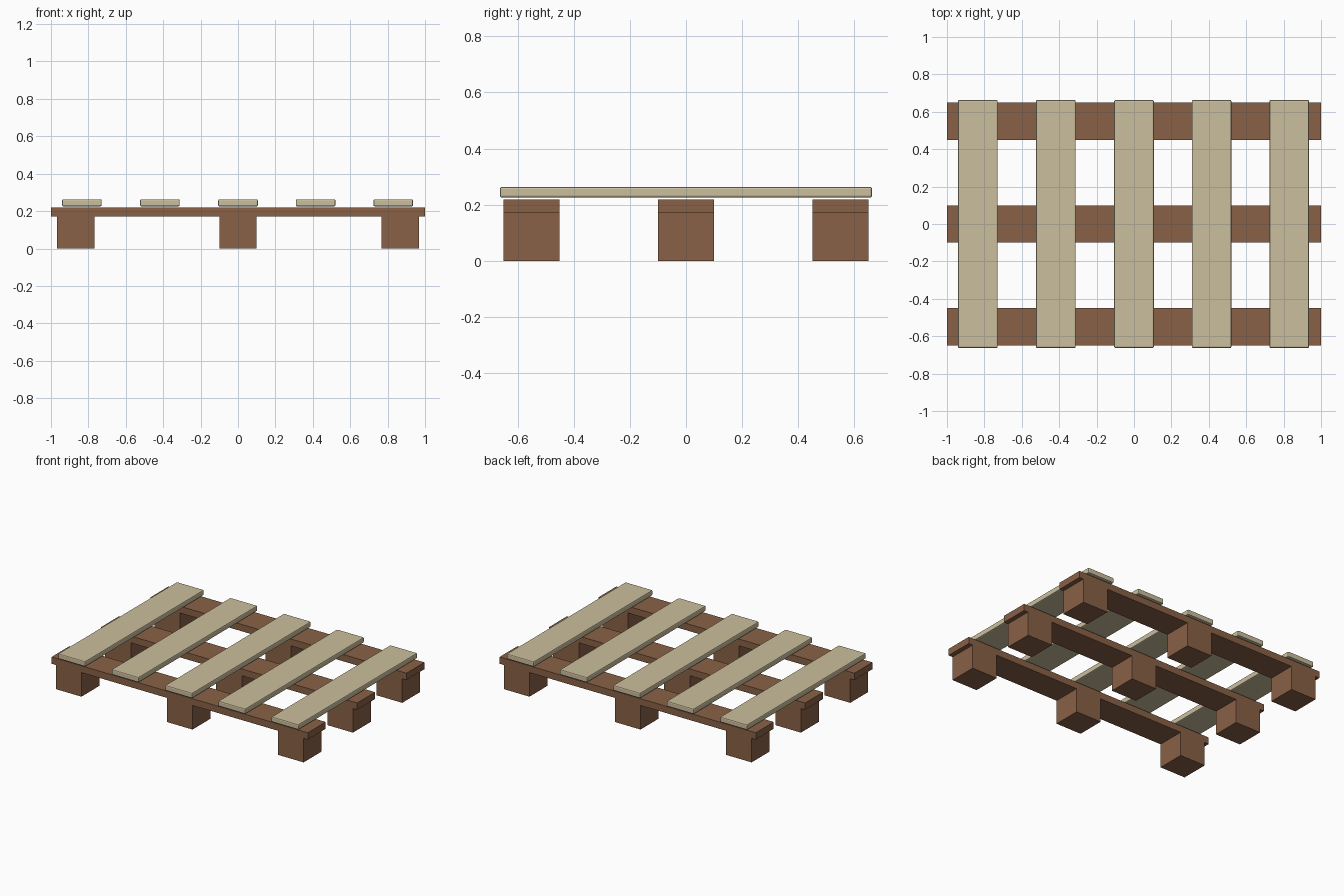
import bpy

if "Cube" in bpy.data.objects:
    bpy.data.objects.remove(bpy.data.objects["Cube"], do_unlink=True)


def make_material(name, color):
    mat = bpy.data.materials.new(name)
    mat.use_nodes = True
    mat.diffuse_color = color
    mat.node_tree.nodes["Principled BSDF"].inputs["Base Color"].default_value = color
    return mat


def box(name, center, size, mat, bevel=0):
    bpy.ops.mesh.primitive_cube_add(size=1, location=center)
    obj = bpy.context.object
    obj.name = name
    obj.scale = size
    bpy.ops.object.transform_apply(location=False, rotation=False, scale=True)
    obj.data.materials.append(mat)
    if bevel:
        mod = obj.modifiers.new("Soft edges", "BEVEL")
        mod.width = bevel
        mod.segments = 2
    return obj


brown = make_material("brown wood", (0.25, 0.12, 0.063, 1))
tan = make_material("pale wood", (0.60, 0.52, 0.34, 1))

# Three long runners, each resting on three blocks
for row, y in zip(("front", "middle", "back"), (-0.55, 0, 0.55)):
    box(f"{row}_runner", (0, y, 0.194), (2, 0.2, 0.048), brown)
    for side, x in zip(("right", "centre", "left"), (-0.867, 0, 0.867)):
        box(f"{row}_{side}_block", (x, y, 0.085), (0.2, 0.2, 0.17), brown)

# Five slats across the top, floating just above the runners
for i, x in enumerate((-0.835, -0.418, 0, 0.415, 0.83)):
    box(f"deck_slat_{i + 1}", (x, 0, 0.244), (0.212, 1.326, 0.038), tan, 0.007)
